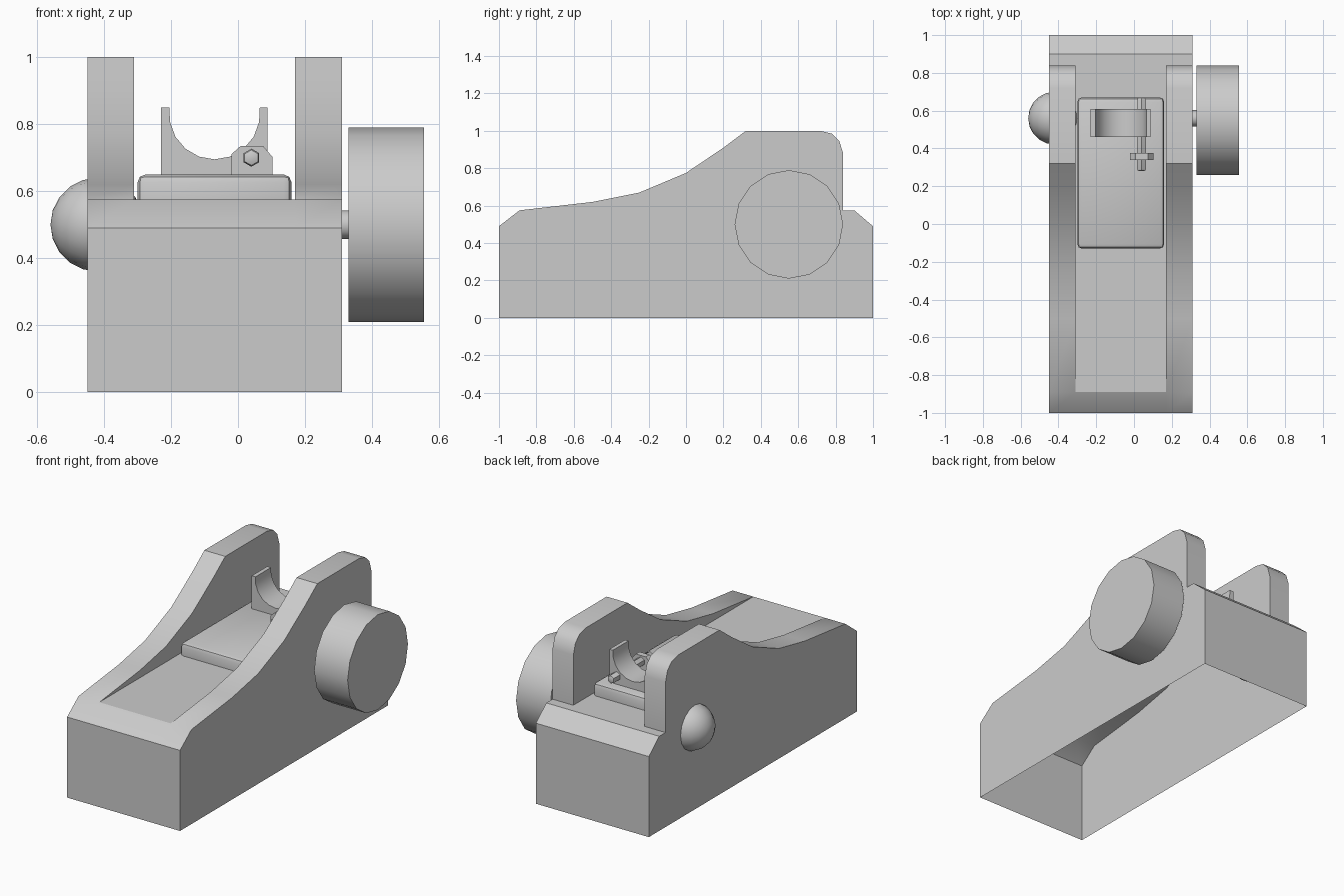
import bpy, bmesh, math
from mathutils import Matrix

if "Cube" in bpy.data.objects:
    bpy.data.objects.remove(bpy.data.objects["Cube"])


def finish(name, bm, angle=35):
    bmesh.ops.remove_doubles(bm, verts=bm.verts, dist=1e-5)
    bmesh.ops.recalc_face_normals(bm, faces=bm.faces)
    me = bpy.data.meshes.new(name)
    bm.to_mesh(me)
    bm.free()
    ob = bpy.data.objects.new(name, me)
    bpy.context.collection.objects.link(ob)
    bpy.ops.object.select_all(action='DESELECT')
    ob.select_set(True)
    bpy.context.view_layer.objects.active = ob
    bpy.ops.object.shade_smooth_by_angle(angle=math.radians(angle))
    return ob


def plate(name, outline, y0, y1):
    """Closed prism: x/z outline extruded along y."""
    bm = bmesh.new()
    face = bm.faces.new([bm.verts.new((x, y0, z)) for x, z in outline])
    ext = bmesh.ops.extrude_face_region(bm, geom=[face])['geom']
    bmesh.ops.translate(bm, vec=(0, y1 - y0, 0),
                        verts=[v for v in ext if isinstance(v, bmesh.types.BMVert)])
    return finish(name, bm)


def cylinder(name, sides, radius, centre, length, axis, bevel=0):
    bm = bmesh.new()
    rot = Matrix.Rotation(math.pi / 2, 4, 'Y' if axis == 'x' else 'X')
    bmesh.ops.create_cone(bm, cap_ends=True, segments=sides, radius1=radius, radius2=radius,
                          depth=length, matrix=Matrix.Translation(centre) @ rot)
    if bevel:
        caps = [e for f in bm.faces if len(f.verts) == sides and abs(f.normal.y) > .9 for e in f.edges]
        bmesh.ops.bevel(bm, geom=caps, offset=bevel, segments=2, affect='EDGES', profile=.5)
    return finish(name, bm)


# Sight base: thin open-bottomed shell with two hollow wings
FLOOR = .575
XS = [-.45, -.31, .17, .31]
wing = [(-.89, FLOOR), (-.5, .62), (-.25, .67), (0, .775), (.2, .91), (.32, 1), (.72, 1),
        (.78, .985), (.82, .945), (.84, .88), (.84, FLOOR)]
front = [(-1, 0), (-1, .49), (-.89, FLOOR)]
back = [(.84, FLOOR), (.90, FLOOR), (1, .49), (1, 0)]
bm = bmesh.new()


def strip(path, x0, x1):
    for (ya, za), (yb, zb) in zip(path, path[1:]):
        bm.faces.new([bm.verts.new(c) for c in
                      ((x0, ya, za), (x1, ya, za), (x1, yb, zb), (x0, yb, zb))])


def side(outline, x):
    bm.faces.new([bm.verts.new((x, y, z)) for y, z in outline])


for i in range(3):
    strip(front, XS[i], XS[i + 1])
    strip(back, XS[i], XS[i + 1])
    strip([wing[0], wing[-1]] if i == 1 else wing, XS[i], XS[i + 1])
for x in (XS[0], XS[3]):
    side(front + wing[1:] + back[1:], x)
for x in (XS[1], XS[2]):
    side(wing, x)
finish("sight_base", bm)

# Leaf pad with bevelled top and corners
bm = bmesh.new()
bmesh.ops.create_cube(bm, size=1, matrix=Matrix.Translation((-.07, .27, .6125))
                      @ Matrix.Diagonal((.46, .80, .075, 1)))
edges = [e for e in bm.edges if sum(v.co.z for v in e.verts) / 2 > .6]
bmesh.ops.bevel(bm, geom=edges, offset=.024, segments=2, affect='EDGES', profile=.5)
finish("leaf_pad", bm)

# Notch plate with a round cut
arc = [(-.07 + .135 * math.cos(a), .83 - .135 * math.sin(a))
       for a in (math.pi * (k + .5) / 9 for k in range(9))]
plate("notch_plate", [(-.23, .65), (.088, .65), (.088, .85), (.065, .85)] + arc
      + [(-.205, .85), (-.23, .85)], .46, .61)

# Adjusting screw and its bracket
plate("screw_bracket", [(-.02, .64), (.103, .64), (.103, .702), (.075, .735), (.008, .735),
                        (-.02, .71)], .34, .375)
cylinder("adjusting_screw", 6, .027, (.04, .475, .70), .39, 'y', .012)

# Side knob, axle and domed end cap
cylinder("side_knob", 16, .29, (.443, .55, .5), .225, 'x')
cylinder("knob_axle", 12, .043, (.30, .56, .5), .08, 'x')
bm = bmesh.new()
bmesh.ops.create_uvsphere(bm, u_segments=16, v_segments=10, radius=.14,
                          matrix=Matrix.Translation((-.42, .56, .5))
                          @ Matrix.Rotation(math.pi / 2, 4, 'Y'))
finish("domed_end_cap", bm, 60)
